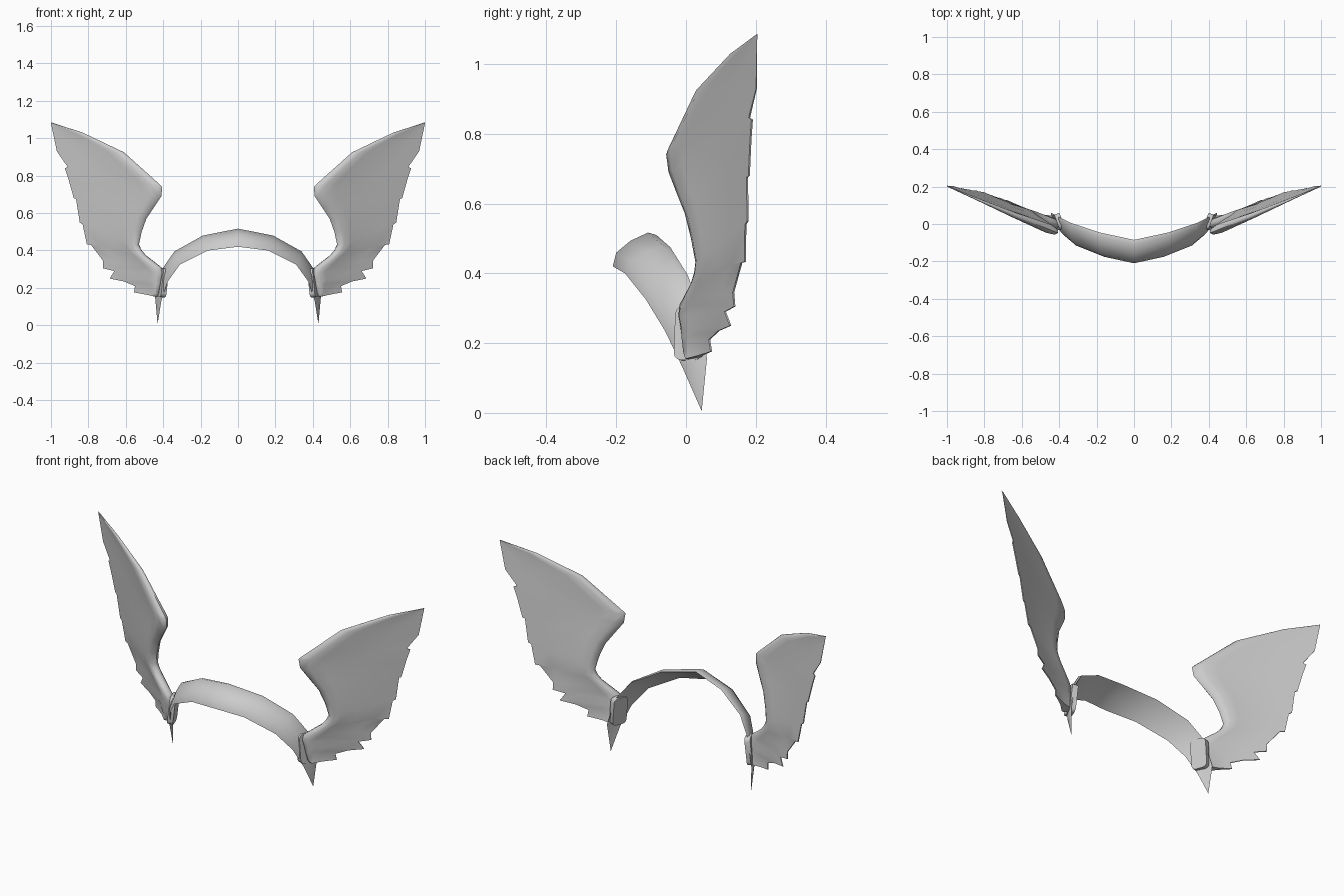
import bpy
import bmesh
import math
from mathutils import Vector, Matrix

default_cube = bpy.data.objects.get("Cube")
if default_cube:
    bpy.data.objects.remove(default_cube, do_unlink=True)

# Single matte grey material
grey = bpy.data.materials.new("light grey")
grey.use_nodes = True
colour = (0.6, 0.6, 0.6, 1)
grey.diffuse_color = colour
grey.node_tree.nodes["Principled BSDF"].inputs["Base Color"].default_value = colour


def finish(name, bm, angle):
    """Turn a bmesh of the +x half into a smooth mirrored object."""
    bmesh.ops.remove_doubles(bm, verts=bm.verts[:], dist=0.0005)
    bmesh.ops.recalc_face_normals(bm, faces=bm.faces[:])
    mesh = bpy.data.meshes.new(name)
    bm.to_mesh(mesh)
    bm.free()
    mesh.materials.append(grey)
    obj = bpy.data.objects.new(name, mesh)
    bpy.context.collection.objects.link(obj)
    bpy.ops.object.select_all(action="DESELECT")
    obj.select_set(True)
    bpy.context.view_layer.objects.active = obj
    bpy.ops.object.shade_smooth_by_angle(angle=math.radians(angle))
    mirror = obj.modifiers.new("mirror", "MIRROR")
    mirror.use_axis = (True, False, False)
    mirror.use_clip = True
    return obj


def loft(rings, cap_start, cap_end):
    """Skin a list of closed rings that have equal point counts."""
    bm = bmesh.new()
    rows = [[bm.verts.new(p) for p in ring] for ring in rings]
    count = len(rows[0])
    for low, high in zip(rows, rows[1:]):
        for i in range(count):
            j = (i + 1) % count
            bm.faces.new((low[i], low[j], high[j], high[i]))
    if cap_start:
        bm.faces.new(rows[0])
    if cap_end:
        bm.faces.new(rows[-1])
    return bm


# Headband: front edge and back edge, from the crown to the pointed end
front_edge = [(0, -.21, .42), (.16, -.175, .4), (.31, -.115, .325),
              (.375, -.06, .235), (.41, -.01, .13), (.43, .045, .005)]
back_edge = [(0, -.085, .51), (.185, -.045, .475), (.335, .005, .395),
             (.405, .04, .3), (.443, .06, .155), (.43, .045, .005)]
# Crescent section: position across the band, bulge outwards
band_section = [(0, 0), (.2, 1), (.55, 1.15), (.9, .75), (1, 0), (.5, .4)]

fronts = [Vector(p) for p in front_edge]
backs = [Vector(p) for p in back_edge]
middles = [(f + b) / 2 for f, b in zip(fronts, backs)]
last = len(middles) - 1
band_rings = []
for i, (f, b) in enumerate(zip(fronts, backs)):
    if i == 0:
        along = Vector((1, 0, 0))
    else:
        along = middles[min(i + 1, last)] - middles[i - 1]
    outward = along.cross(b - f).normalized()
    bulge = 0.026 * (1 - i / last)
    band_rings.append([f.lerp(b, s) + outward * bulge * h for s, h in band_section])
finish("headband", loft(band_rings, False, False), 50)

# Wings: leading edge point and feathered trailing edge point (x, z) per row
wing_rows = [
    ((.43, .155), (.555, .176)), ((.42, .17), (.55, .21)),
    ((.41, .22), (.61, .235)), ((.405, .25), (.685, .25)),
    ((.4, .28), (.66, .29)), ((.41, .31), (.72, .305)),
    ((.45, .34), (.72, .345)), ((.49, .37), (.785, .43)),
    ((.515, .4), (.807, .433)), ((.53, .43), (.83, .54)),
    ((.515, .5), (.845, .55)), ((.49, .57), (.865, .675)),
    ((.45, .63), (.877, .68)), ((.41, .69), (.905, .78)),
    ((.405, .74), (.925, .84)), ((.42, .755), (.91, .847)),
    ((.61, .925), (.968, .93)), ((.83, 1.03), (.985, 1.01)),
    ((1, 1.085), (1, 1.08)),
]
# Half section: position from leading to trailing edge, share of thickness
half_section = [(.025, .65), (.1, 1), (.22, .8), (.45, .4), (.75, .2), (1, .1)]
wing_normal = Vector((.474, -1, -.088)).normalized()


def on_wing(point):
    """Lift an (x, z) point on to the slanted plane of the wing."""
    x, z = point
    return Vector((x, .474 * x - .088 * z - .175, z))


wing_rings = []
for lead, trail in wing_rows:
    a, b = on_wing(lead), on_wing(trail)
    half = 0.025 * min(1, max(0.12, (1.1 - lead[1]) / 0.3))
    front = [a.lerp(b, s) + wing_normal * half * h for s, h in half_section]
    back = [a.lerp(b, s) - wing_normal * half * h for s, h in half_section]
    wing_rings.append([a] + front + back[::-1])
finish("wings", loft(wing_rings, True, True), 50)

# Rounded pads that fix the wings to the inside of the band
bm = bmesh.new()
bmesh.ops.create_cube(bm, size=1, matrix=Matrix.Diagonal((.03, .085, .155, 1)))
corners = [e for e in bm.edges
           if abs(e.verts[0].co.x - e.verts[1].co.x) > 0.01]
bmesh.ops.bevel(bm, geom=corners, offset=0.022, segments=3, profile=0.5,
                affect="EDGES")
turn = Matrix.Rotation(math.radians(-20), 4, "Z") @ Matrix.Rotation(math.radians(-6), 4, "Y")
bm.transform(Matrix.Translation((.405, .012, .227)) @ turn)
finish("wing_pads", bm, 40)
